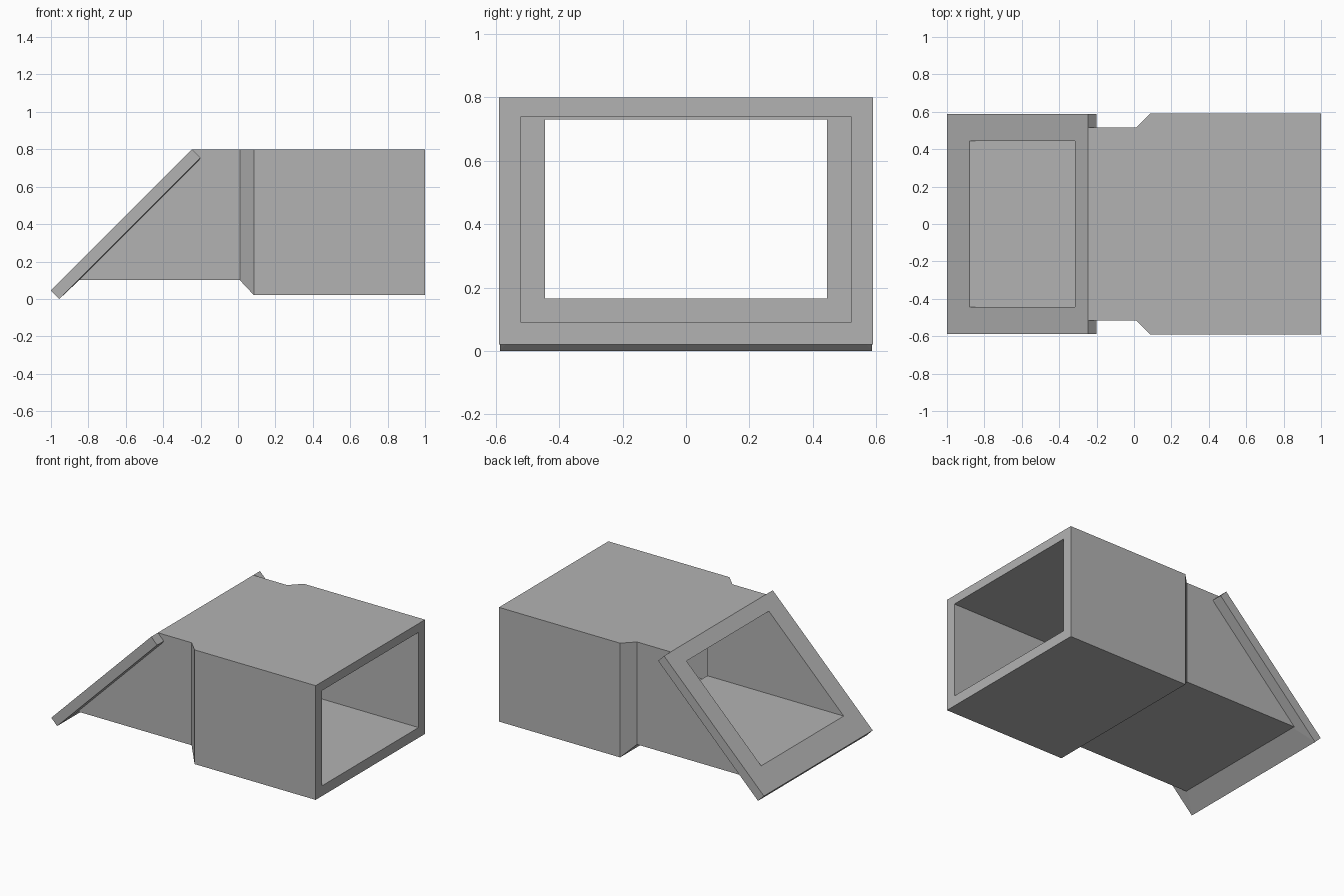
import bpy
import bmesh

cube = bpy.data.objects.get("Cube")
if cube:
    bpy.data.objects.remove(cube, do_unlink=True)

grey = bpy.data.materials.new("duct_grey")
grey.use_nodes = True
colour = (0.45, 0.45, 0.45, 1)
grey.diffuse_color = colour
grey.node_tree.nodes["Principled BSDF"].inputs["Base Color"].default_value = colour


def ring_loft(name, rings):
    """Closed loop of rectangular rings: (half width, bottom (x, z), top (x, z))."""
    bm = bmesh.new()
    loops = []
    for w, (bx, bz), (tx, tz) in rings:
        corners = [(bx, -w, bz), (bx, w, bz), (tx, w, tz), (tx, -w, tz)]
        loops.append([bm.verts.new(c) for c in corners])
    for a, b in zip(loops, loops[1:] + loops[:1]):
        for i in range(4):
            j = (i + 1) % 4
            bm.faces.new((a[i], a[j], b[j], b[i]))
    bmesh.ops.recalc_face_normals(bm, faces=bm.faces)
    mesh = bpy.data.meshes.new(name)
    bm.to_mesh(mesh)
    bm.free()
    mesh.materials.append(grey)
    obj = bpy.data.objects.new(name, mesh)
    bpy.context.collection.objects.link(obj)
    return obj


def upright(x, w, low, high):
    return (w, (x, low), (x, high))


# Hollow duct: wide mouth, chamfered neck, slanted end, stepped bore
ring_loft("duct_body", [
    upright(1.0, 0.59, 0.02, 0.80),
    upright(0.085, 0.59, 0.02, 0.80),
    upright(0.01, 0.515, 0.10, 0.80),
    (0.515, (-0.855, 0.10), (-0.245, 0.80)),
    (0.445, (-0.78, 0.165), (-0.215, 0.73)),
    upright(0.15, 0.445, 0.165, 0.73),
    upright(0.15, 0.52, 0.09, 0.74),
    upright(1.0, 0.52, 0.09, 0.74),
])

# Slanted rim plate around the narrow end, with a bore running along x
ring_loft("slanted_flange", [
    (0.587, (-1.0, 0.045), (-0.245, 0.80)),
    (0.587, (-0.955, 0.0), (-0.20, 0.755)),
    (0.445, (-0.78, 0.165), (-0.215, 0.73)),
    (0.445, (-0.88, 0.165), (-0.315, 0.73)),
])
